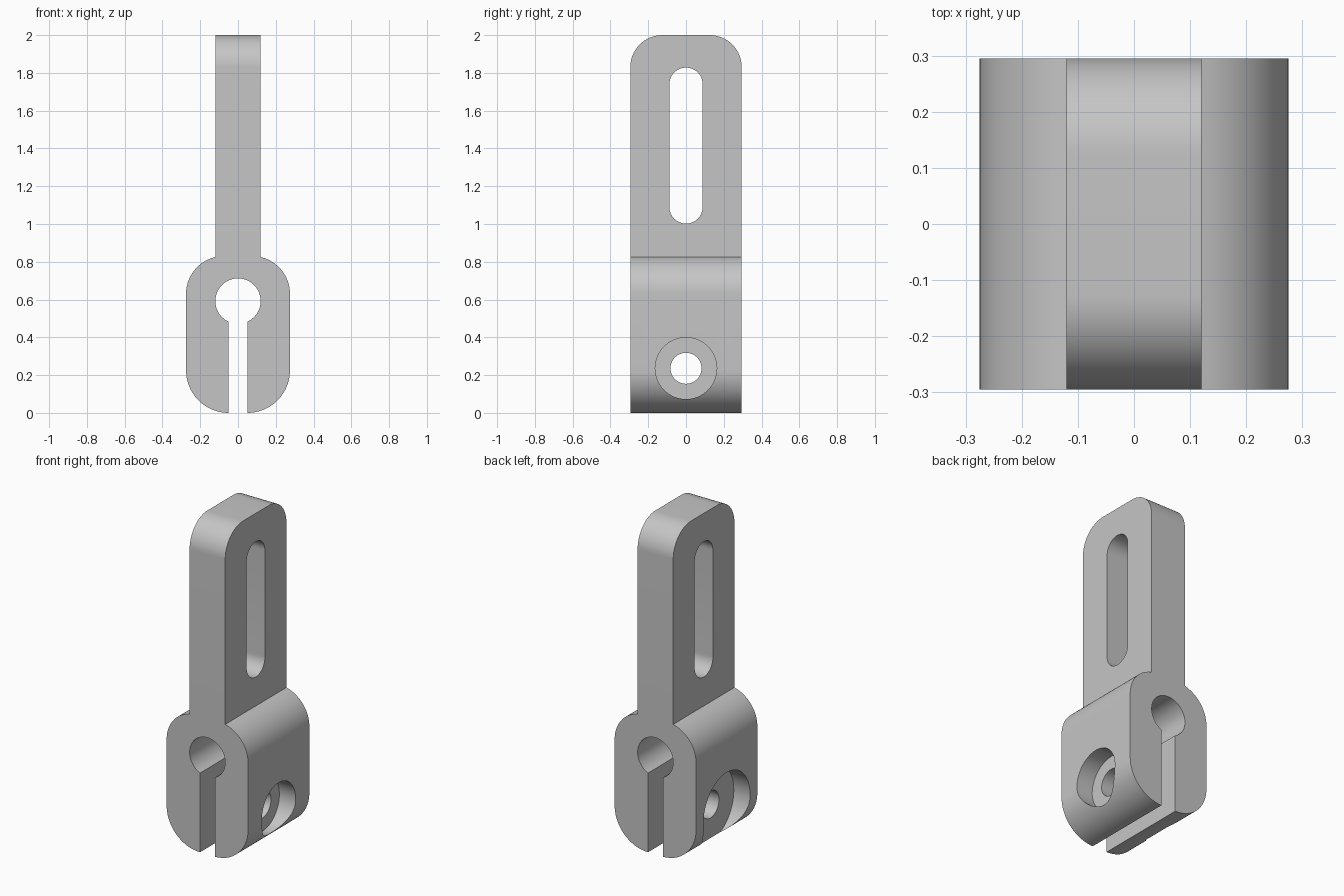
import bpy, bmesh
from math import sin, cos, pi, asin, acos, radians

cube = bpy.data.objects.get("Cube")
if cube:
    bpy.data.objects.remove(cube)

HALF_DEPTH = 0.295
POST_X, CLAMP_X, SLIT_X = 0.12, 0.275, 0.05
BORE_Z, BORE_R = 0.592, 0.12
JAW_R, SHOULDER_R, SHOULDER_Z = 0.225, 0.2, 0.825
SCREW_Z, FLOOR_X = 0.236, 0.165

grey = bpy.data.materials.new("plain grey")
grey.use_nodes = True
colour = (0.56, 0.56, 0.56, 1)
grey.diffuse_color = colour
grey.node_tree.nodes["Principled BSDF"].inputs["Base Color"].default_value = colour


def arc(cx, cz, r, start, end, steps=24):
    """Points on an arc, angles from the first axis towards +z."""
    angles = [start + (end - start) * i / steps for i in range(steps + 1)]
    return [(cx + r * cos(a), cz + r * sin(a)) for a in angles]


def extrude_profile(name, points, axis, low, high):
    """Prism from a flat outline, along x (points are y, z) or y (points are x, z)."""
    bm = bmesh.new()
    place = (lambda a, b: (low, a, b)) if axis == "x" else (lambda a, b: (a, low, b))
    face = bm.faces.new([bm.verts.new(place(a, b)) for a, b in points])
    rim = bmesh.ops.extrude_face_region(bm, geom=[face], use_keep_orig=True)["geom"]
    step = (high - low, 0, 0) if axis == "x" else (0, high - low, 0)
    bmesh.ops.translate(bm, vec=step, verts=[v for v in rim if isinstance(v, bmesh.types.BMVert)])
    bmesh.ops.recalc_face_normals(bm, faces=bm.faces)
    mesh = bpy.data.meshes.new(name)
    bm.to_mesh(mesh)
    bm.free()
    mesh.materials.append(grey)
    obj = bpy.data.objects.new(name, mesh)
    bpy.context.collection.objects.link(obj)
    return obj


def cut(target, name, points, low, high):
    """Cut a prism running along x out of the target."""
    cutter = extrude_profile(name, points, "x", low, high)
    cutter.hide_render = True
    mod = target.modifiers.new(name, "BOOLEAN")
    mod.operation, mod.solver, mod.object = "DIFFERENCE", "EXACT", cutter
    bpy.context.view_layer.objects.active = target
    bpy.ops.object.modifier_apply(modifier=mod.name)
    bpy.data.objects.remove(cutter)


def circle(r):
    return arc(0, SCREW_Z, r, 0, 2 * pi, 64)[:-1]


# Half outline from the top of the bore: bore, slit, rounded jaw, shoulder, post
shoulder_x = CLAMP_X - SHOULDER_R
meet = acos((POST_X - shoulder_x) / SHOULDER_R)
half = arc(0, BORE_Z, BORE_R, pi / 2, asin(SLIT_X / BORE_R) - pi / 2)
half += arc(CLAMP_X - JAW_R, JAW_R, JAW_R, -pi / 2, 0)
half += arc(shoulder_x, SHOULDER_Z - SHOULDER_R * sin(meet), SHOULDER_R, 0, meet)
half += [(POST_X, 2)]

# The slit opens the bore, so one closed outline holds both halves
mirrored = [(-x, z) for x, z in reversed(half[1:])]
bracket = extrude_profile("clamp_bracket", half + mirrored, "y", -HALF_DEPTH, HALF_DEPTH)

# Rounded top corners of the post
CORNER_R = 0.17
for side in (-1, 1):
    y, z = side * (HALF_DEPTH - CORNER_R), 2 - CORNER_R
    curve = [(side * a, b) for a, b in arc(abs(y), z, CORNER_R, 0, pi / 2)]
    outside = [(y, 2.1), (side * 0.4, 2.1), (side * 0.4, z)]
    cut(bracket, "corner_cutter", curve + outside, -0.5, 0.5)

# Adjusting slot, screw hole and its two unequal recesses
slot = arc(0, 1.74, 0.088, 0, pi) + arc(0, 1.09, 0.088, pi, 2 * pi)
cut(bracket, "slot_cutter", slot, -0.5, 0.5)
cut(bracket, "screw_hole_cutter", circle(0.082), -0.5, 0.5)
cut(bracket, "right_recess_cutter", circle(0.163), FLOOR_X, 0.5)
cut(bracket, "left_recess_cutter", circle(0.225), -0.5, -FLOOR_X)

bpy.ops.object.select_all(action="DESELECT")
bracket.select_set(True)
bpy.context.view_layer.objects.active = bracket
bpy.ops.object.shade_smooth_by_angle(angle=radians(20))
